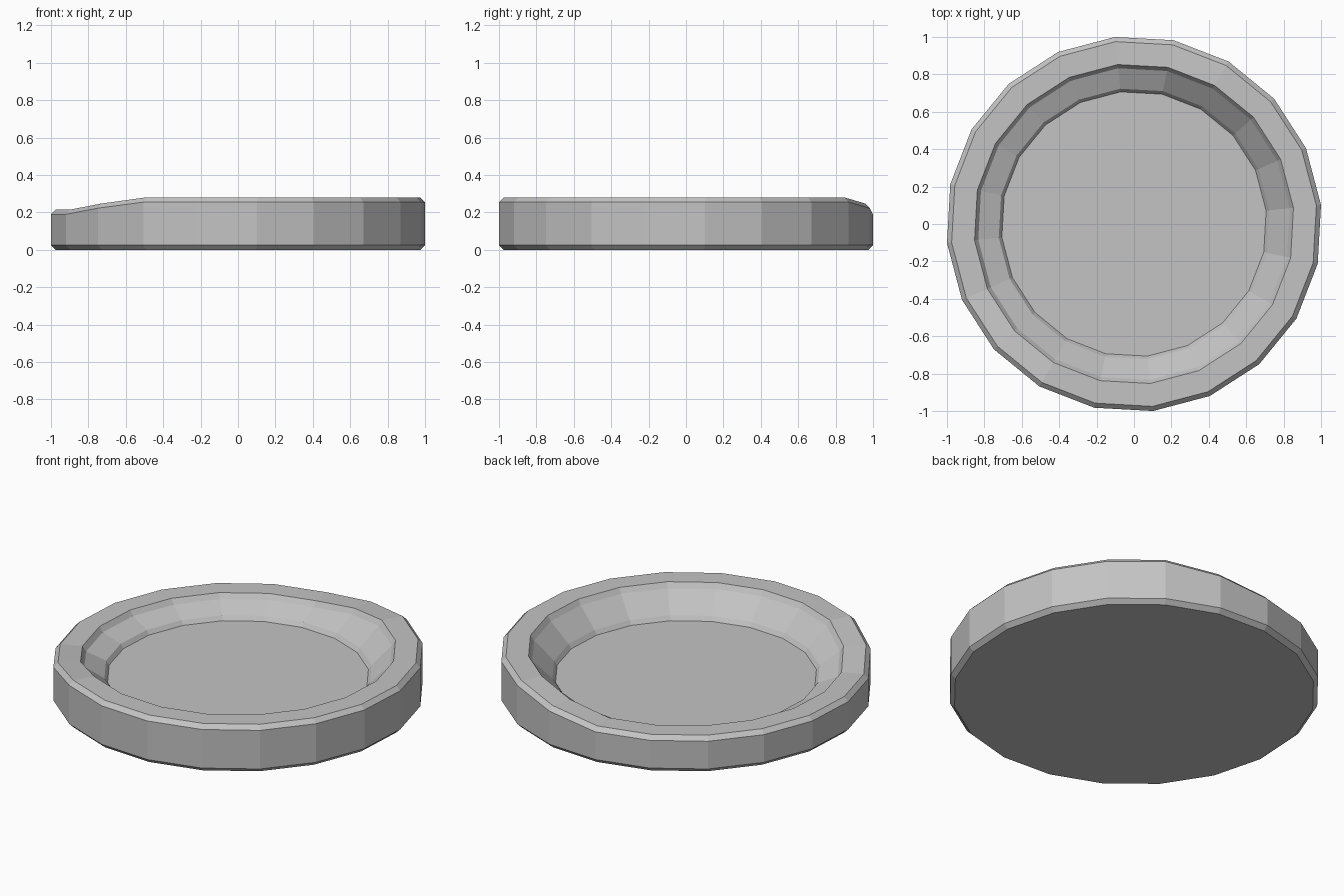
import bpy
import bmesh
import math

cube = bpy.data.objects.get("Cube")
if cube:
    bpy.data.objects.remove(cube, do_unlink=True)

SIDES = 20
TURN = 5.8     # degrees, rotation of the first corner
DIP = 0.065    # how far the worn part of the rim is lowered

# Radius, height and share of the dip, from the base up over the rim to the floor
PROFILE = [
    (0.98, 0.0, 0),
    (1.005, 0.025, 0),
    (1.005, 0.255, 1),
    (0.98, 0.28, 1),
    (0.857, 0.28, 1),
    (0.837, 0.25, 1),
    (0.727, 0.14, 0),
    (0.71, 0.115, 0),
]


def dip_amount(angle):
    """Full dip around 150 degrees, fading out over two corners each side."""
    away = abs(angle - 150 - TURN + 6)
    return DIP * max(0.0, min(1.0, (90 - away) / 36))


grey = bpy.data.materials.new("light_grey")
grey.use_nodes = True
colour = (0.55, 0.55, 0.55, 1)
grey.diffuse_color = colour
grey.node_tree.nodes["Principled BSDF"].inputs["Base Color"].default_value = colour

# Dish: rings joined by quads, closed by a base and a floor
bm = bmesh.new()
rings = []
for radius, height, share in PROFILE:
    ring = []
    for i in range(SIDES):
        angle = TURN + i * 360 / SIDES
        a = math.radians(angle)
        z = height - share * dip_amount(angle)
        ring.append(bm.verts.new((radius * math.cos(a), radius * math.sin(a), z)))
    rings.append(ring)
for low, high in zip(rings, rings[1:]):
    for i in range(SIDES):
        j = (i + 1) % SIDES
        bm.faces.new((low[i], low[j], high[j], high[i]))
bm.faces.new(rings[0][::-1])
bm.faces.new(rings[-1])
bmesh.ops.recalc_face_normals(bm, faces=bm.faces)

mesh = bpy.data.meshes.new("round_dish")
bm.to_mesh(mesh)
bm.free()
mesh.materials.append(grey)
dish = bpy.data.objects.new("round_dish", mesh)
bpy.context.collection.objects.link(dish)
